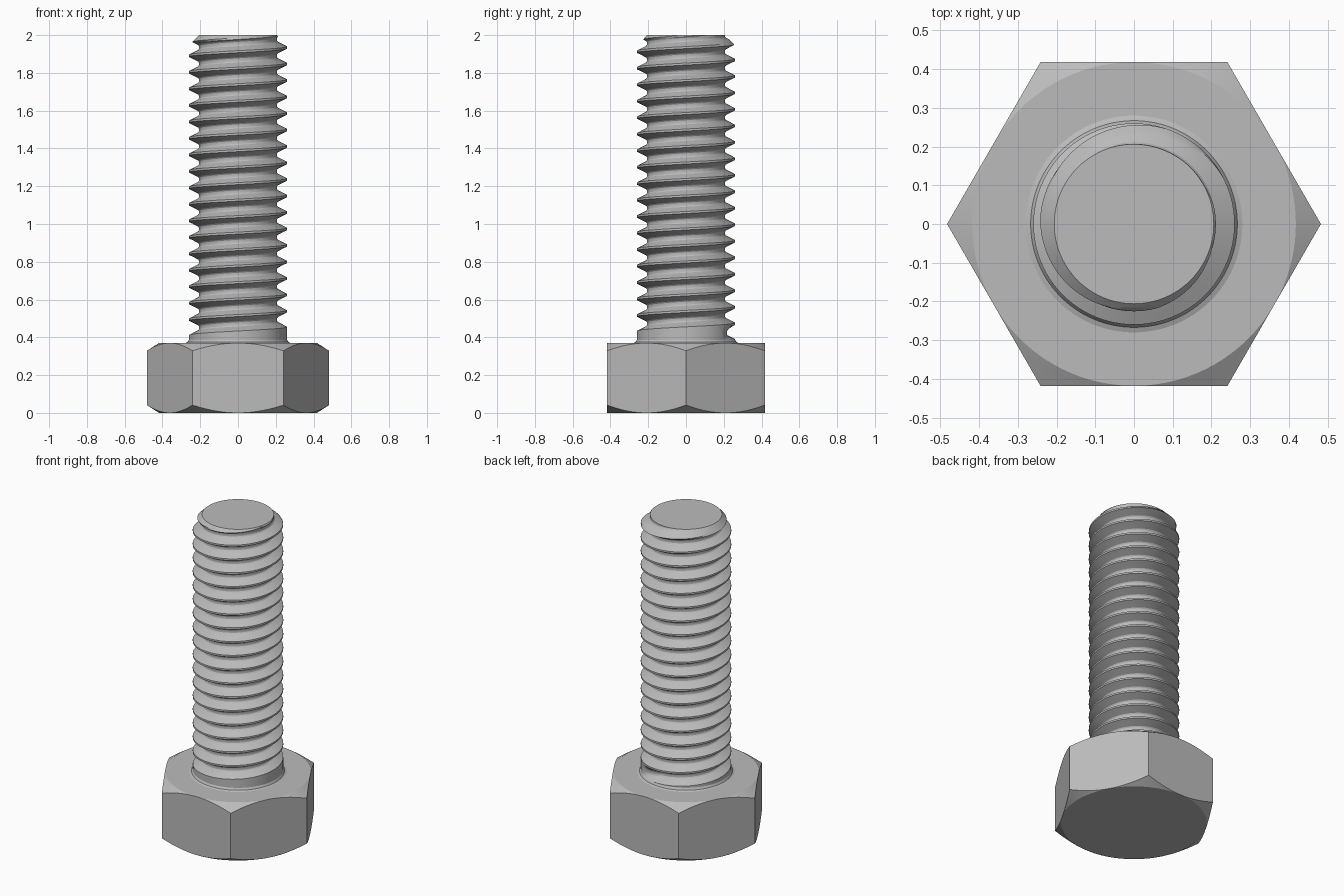
import bpy, bmesh, math
from math import pi, cos, sin

if "Cube" in bpy.data.objects:
    bpy.data.objects.remove(bpy.data.objects["Cube"])

STEEL = (0.5, 0.5, 0.5, 1)
steel = bpy.data.materials.new("steel grey")
steel.diffuse_color = STEEL
steel.use_nodes = True
steel.node_tree.nodes["Principled BSDF"].inputs["Base Color"].default_value = STEEL


class Builder:
    """Mesh builder that shares coincident points and skips collapsed faces."""

    def __init__(self):
        self.bm = bmesh.new()
        self.points = {}

    def vert(self, r, angle, z):
        co = (r * cos(angle), r * sin(angle), z)
        key = tuple(round(c, 5) + 0.0 for c in co)
        if key not in self.points:
            self.points[key] = self.bm.verts.new(co)
        return self.points[key]

    def face(self, verts):
        unique = list(dict.fromkeys(verts))
        if len(unique) > 2 and not self.bm.faces.get(unique):
            self.bm.faces.new(unique)

    def strip(self, low, high):
        for i in range(len(low) - 1):
            self.face([low[i], low[i + 1], high[i + 1], high[i]])

    def finish(self, name):
        mesh = bpy.data.meshes.new(name)
        bmesh.ops.recalc_face_normals(self.bm, faces=self.bm.faces)
        self.bm.to_mesh(mesh)
        self.bm.free()
        mesh.materials.append(steel)
        obj = bpy.data.objects.new(name, mesh)
        bpy.context.collection.objects.link(obj)
        bpy.ops.object.select_all(action='DESELECT')
        obj.select_set(True)
        bpy.context.view_layer.objects.active = obj
        bpy.ops.object.shade_smooth_by_angle(angle=math.radians(25))
        return obj


SEGS = 96
angles = [2 * pi * i / SEGS for i in range(SEGS + 1)]

# Hexagonal head with conical chamfers on both ends
FLAT, HEAD_H, SLOPE = 0.418, 0.37, 0.64
head = Builder()


def hex_radius(a):
    return FLAT / cos((a % (pi / 3)) - pi / 6)


def hex_ring(top):
    ring = []
    for a in angles:
        r = hex_radius(a)
        drop = (r - FLAT) * SLOPE
        ring.append(head.vert(r, a, HEAD_H - drop if top else drop))
    return ring


def round_ring(builder, r, z):
    return [builder.vert(r, a, z) for a in angles]


rings = [round_ring(head, FLAT, 0), hex_ring(False),
         hex_ring(True), round_ring(head, FLAT, HEAD_H)]
for low, high in zip(rings, rings[1:]):
    head.strip(low, high)
head.face(rings[0])
head.face(rings[-1])
head.finish("hex_head")

# Threaded shank: one helical ribbon, clipped to the collar and the tip
CREST, ROOT, PITCH = 0.26, 0.206, 0.0873
BASE, TIP = 0.387, 2.0
# Groove profile as (fraction of pitch, fraction of depth)
profile = [(0, 0), (0.1, 0.32), (0.2, 0.64), (0.28, 0.9), (0.35, 0.98), (0.44, 1),
           (0.53, 0.98), (0.6, 0.9), (0.68, 0.64), (0.78, 0.32), (0.875, 0), (1, 0)]
shank = Builder()


def thread_vert(step, u, depth):
    turn = step / SEGS
    z = 0.39 + PITCH * (turn - 0.25 + u)
    fade = min(max((turn - 0.14) / 0.1, 0), 1)
    z = min(max(z, BASE), TIP)
    r = CREST - (CREST - ROOT) * depth * fade
    if z == BASE:
        r = CREST
    return shank.vert(min(r, ROOT + TIP - z), angles[step % SEGS], z)


steps = range(-2 * SEGS, 20 * SEGS)
rows = [[thread_vert(s, u, d) for s in steps] for u, d in profile]
for low, high in zip(rows, rows[1:]):
    shank.strip(low, high)

# Flat tip and the flared fillet below the thread
shank.face(round_ring(shank, ROOT, TIP))
flare = [(0.282, 0.365), (0.28, 0.37), (0.267, 0.375), (CREST, BASE)]
rings = [round_ring(shank, r, z) for r, z in flare]
for low, high in zip(rings, rings[1:]):
    shank.strip(low, high)
shank.finish("threaded_shank")
